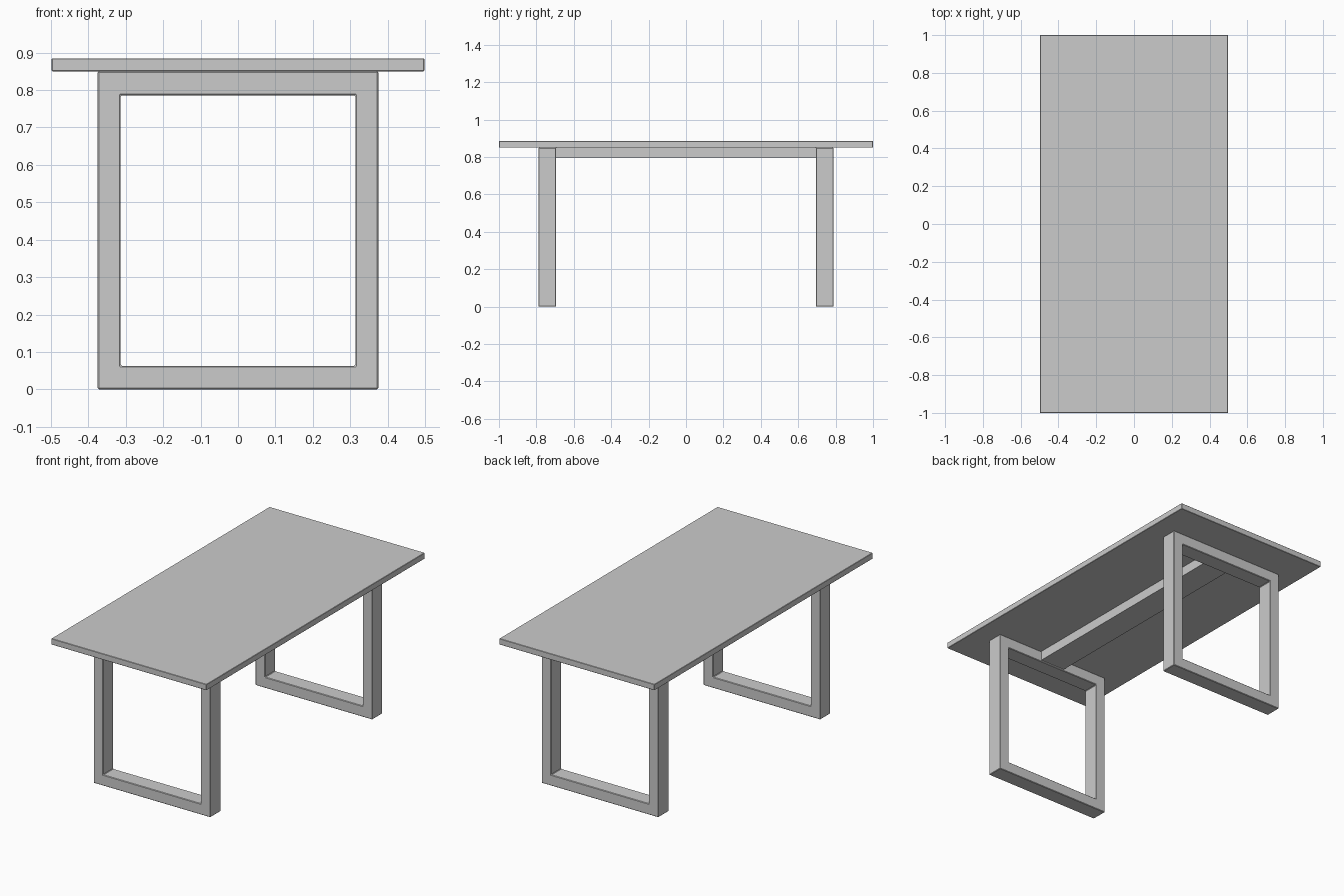
import bpy
import bmesh

if "Cube" in bpy.data.objects:
    bpy.data.objects.remove(bpy.data.objects["Cube"])

TOP_Z = 0.85          # underside of the tabletop
LEG_Y0, LEG_Y1 = 0.695, 0.789


def finish(bm, name, bevel):
    bmesh.ops.recalc_face_normals(bm, faces=bm.faces)
    mesh = bpy.data.meshes.new(name)
    bm.to_mesh(mesh)
    bm.free()
    obj = bpy.data.objects.new(name, mesh)
    bpy.context.collection.objects.link(obj)
    if bevel:
        mod = obj.modifiers.new("edge_chamfer", 'BEVEL')
        mod.width = bevel
        mod.segments = 1
    return obj


def box(name, lo, hi, bevel=0.0):
    bm = bmesh.new()
    bmesh.ops.create_cube(bm, size=1)
    for v in bm.verts:
        v.co = [(a + b) / 2 + c * (b - a) for a, b, c in zip(lo, hi, v.co)]
    return finish(bm, name, bevel)


def leg_frame(name, y0, y1):
    """Rectangular loop in the XZ plane, given depth along y."""
    def rect(x, z0, z1):
        return [bm.verts.new((px, y0, pz)) for px, pz in
                ((-x, z0), (x, z0), (x, z1), (-x, z1))]
    bm = bmesh.new()
    outer = rect(0.375, 0.0, TOP_Z)
    inner = rect(0.3135, 0.063, 0.786)
    faces = [bm.faces.new((outer[i], outer[(i + 1) % 4],
                           inner[(i + 1) % 4], inner[i])) for i in range(4)]
    ext = bmesh.ops.extrude_face_region(bm, geom=faces, use_keep_orig=True)
    moved = [g for g in ext["geom"] if isinstance(g, bmesh.types.BMVert)]
    bmesh.ops.translate(bm, verts=moved, vec=(0, y1 - y0, 0))
    return finish(bm, name, 0.003)


# Tabletop
box("tabletop", (-0.498, -1, TOP_Z), (0.498, 1, 0.885), 0.002)

# Looped leg frames
leg_frame("front_leg_frame", -LEG_Y1, -LEG_Y0)
leg_frame("back_leg_frame", LEG_Y0, LEG_Y1)

# Centre beam between the frames, under the top
box("centre_beam", (-0.08, -LEG_Y0, 0.795), (0.08, LEG_Y0, TOP_Z))
